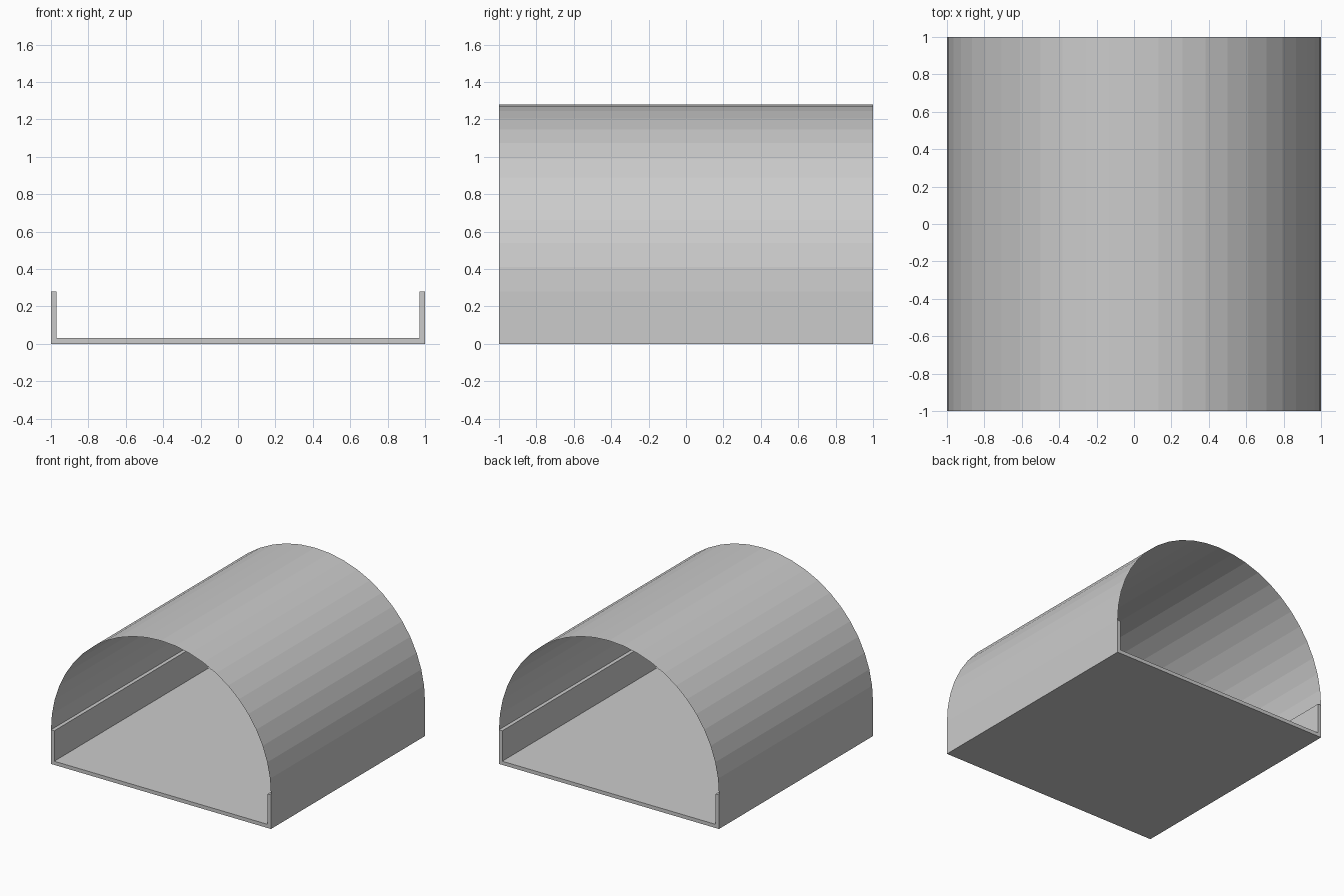
import bpy, bmesh
from math import cos, sin, pi

if "Cube" in bpy.data.objects:
    bpy.data.objects.remove(bpy.data.objects["Cube"])

WALL_H, THICK, RADIUS = 0.28, 0.03, 1.0


def extrude_profile(name, points, closed):
    """Sweep an x-z profile along y from -1 to 1."""
    bm = bmesh.new()
    front = [bm.verts.new((x, -1, z)) for x, z in points]
    back = [bm.verts.new((x, 1, z)) for x, z in points]
    n = len(points)
    for i in range(n if closed else n - 1):
        j = (i + 1) % n
        bm.faces.new((front[i], front[j], back[j], back[i]))
    if closed:
        bm.faces.new(front)
        bm.faces.new(back[::-1])
        bmesh.ops.recalc_face_normals(bm, faces=bm.faces[:])
    else:
        bmesh.ops.reverse_faces(bm, faces=[f for f in bm.faces if f.normal.z < 0])
        bm.normal_update()
        for f in bm.faces:
            if f.normal.z < 0:
                f.normal_flip()
    mesh = bpy.data.meshes.new(name)
    bm.to_mesh(mesh)
    bm.free()
    obj = bpy.data.objects.new(name, mesh)
    bpy.context.collection.objects.link(obj)
    return obj


# Floor with two low side walls, one U-shaped channel
inner = RADIUS - THICK
right = [(RADIUS, 0), (RADIUS, WALL_H), (inner, WALL_H), (inner, THICK)]
left = [(-x, z) for x, z in reversed(right)]
extrude_profile("floor_and_side_walls", right + left, True)

# Thin open half-round roof, 24 flat facets
arc = [(RADIUS * cos(pi * i / 24), WALL_H + RADIUS * sin(pi * i / 24))
       for i in range(25)]
extrude_profile("arched_roof", arc, False)
